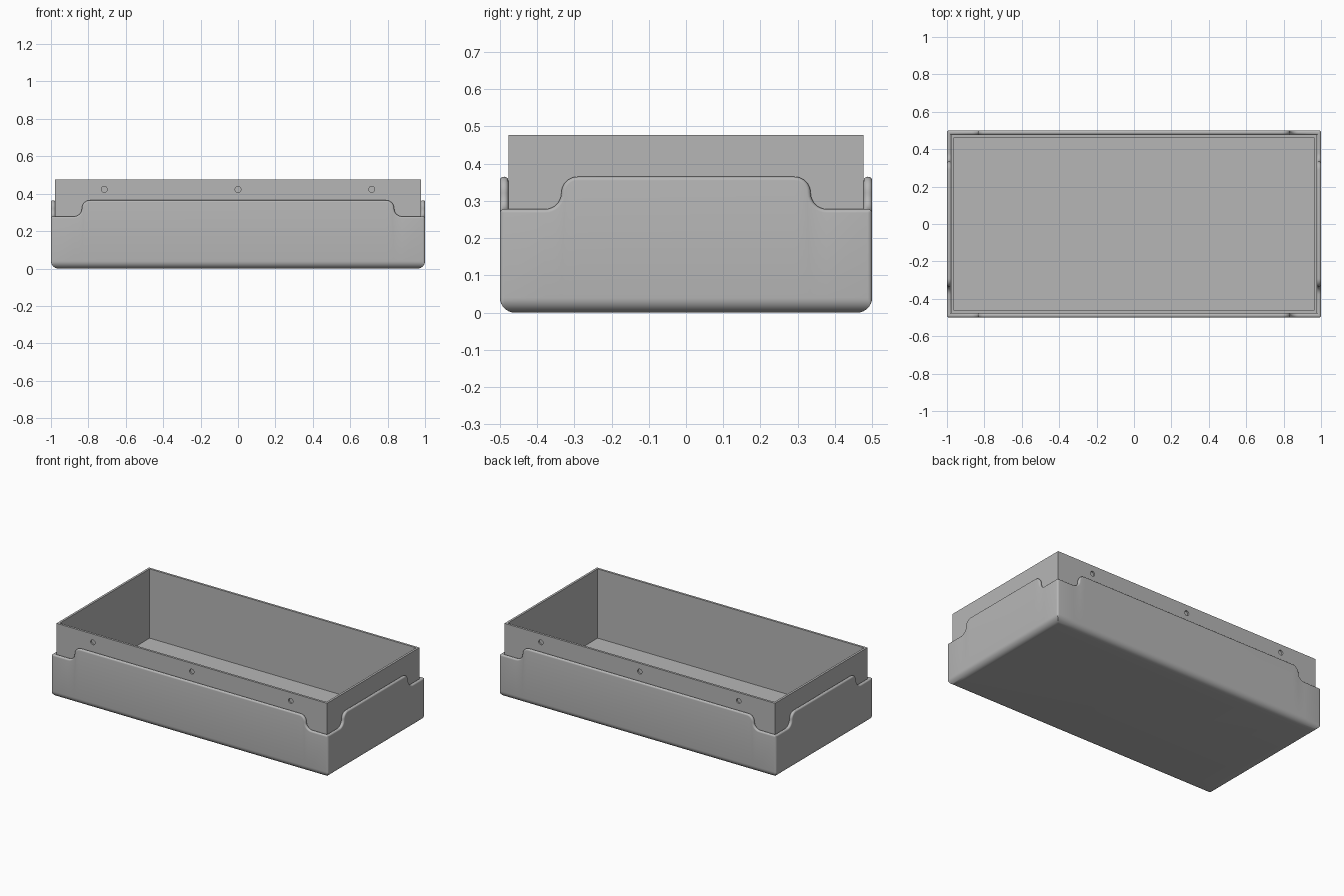
import bpy
import bmesh
from math import sin, cos, pi, radians
from mathutils import Vector, Matrix

cube = bpy.data.objects.get("Cube")
if cube:
    bpy.data.objects.remove(cube)

HX, HY = 1.0, 0.5            # half size of the outer shell
WALL = 0.0225                # shell wall outside the liner
LOW, HIGH = 0.278, 0.365     # rim heights at corners and along the sides
STEP_IN = 0.165              # distance of the rim step from each corner
BOTTOM_R, BEAD_R, CORNER_R = 0.04, 0.01, 0.012
TOP, FLOOR, LINER = 0.477, 0.025, 0.0145

grey = bpy.data.materials.new("satin grey")
grey.use_nodes = True
colour = (0.47, 0.47, 0.47, 1)
grey.diffuse_color = colour
grey.node_tree.nodes["Principled BSDF"].inputs["Base Color"].default_value = colour


def make_object(name, bm):
    bmesh.ops.recalc_face_normals(bm, faces=bm.faces)
    mesh = bpy.data.meshes.new(name)
    bm.to_mesh(mesh)
    bm.free()
    mesh.materials.append(grey)
    obj = bpy.data.objects.new(name, mesh)
    bpy.context.collection.objects.link(obj)
    return obj


def rim_profile(half):
    """Rim of one wall as (along, height, normal along, normal up)."""
    r = (HIGH - LOW) / 2
    mid = half - STEP_IN
    pts = []
    for i in range(9):
        a = pi / 2 * i / 8
        pts.append((mid - r + r * sin(a), HIGH - r + r * cos(a), sin(a), cos(a)))
    for i in range(1, 9):
        a = pi / 2 * (1 - i / 8)
        pts.append((mid + r - r * sin(a), LOW + r - r * cos(a), sin(a), cos(a)))
    pts.append((half - CORNER_R, LOW, 0, 1))
    return [(-s, z, -ns, nz) for s, z, ns, nz in reversed(pts)] + pts


# Perimeter path: each wall followed by a small rounded corner
path = []
for k in range(4):
    turn = Matrix.Rotation(k * pi / 2, 3, 'Z')
    along, across = (HX, HY) if k % 2 == 0 else (HY, HX)
    for s, z, ns, nz in rim_profile(along):
        path.append((turn @ Vector((s, -across, z)), turn @ Vector((ns, 0, nz))))
    for i in range(1, 4):
        a = pi / 2 * i / 4
        p = Vector((along - CORNER_R + CORNER_R * sin(a),
                    -across + CORNER_R - CORNER_R * cos(a), LOW))
        path.append((turn @ p, Vector((0, 0, 1))))


def inset(p, d, z):
    return Vector((max(d - HX, min(HX - d, p.x)), max(d - HY, min(HY - d, p.y)), z))


# Outer shell: rounded bottom, straight wall and rounded stepped rim
bm = bmesh.new()
rings = []
for i in range(9):
    a = pi / 2 * i / 8
    rings.append([inset(p, BOTTOM_R * (1 - sin(a)), BOTTOM_R * (1 - cos(a)))
                  for p, n in path])
for i in range(13):
    t = pi * i / 12
    ring = []
    for p, n in path:
        q = p - n * BEAD_R * (1 - sin(t))
        ring.append(inset(q, WALL / 2 * (1 - cos(t)), q.z))
    rings.append(ring)
rows = [[bm.verts.new(co) for co in ring] for ring in rings]
count = len(path)
for low, up in zip(rows, rows[1:]):
    for j in range(count):
        k = (j + 1) % count
        bm.faces.new((low[j], low[k], up[k], up[j]))
bm.faces.new(rows[0])
bmesh.ops.remove_doubles(bm, verts=bm.verts, dist=0.00005)
shell = make_object("outer_shell", bm)

# Liner: open box with thin walls rising above the shell
bm = bmesh.new()
lx, ly = HX - WALL, HY - WALL
loops = []
for x, y, z in ((lx, ly, 0.02), (lx, ly, TOP),
                (lx - LINER, ly - LINER, TOP), (lx - LINER, ly - LINER, FLOOR)):
    loops.append([bm.verts.new((sx * x, sy * y, z))
                  for sx, sy in ((-1, -1), (1, -1), (1, 1), (-1, 1))])
for a, b in zip(loops, loops[1:]):
    for j in range(4):
        k = (j + 1) % 4
        bm.faces.new((a[j], a[k], b[k], b[j]))
bm.faces.new(loops[0])
bm.faces.new(loops[-1])
liner = make_object("inner_liner", bm)

# Shallow round sockets along both long walls
bm = bmesh.new()
for side in (-1, 1):
    for x in (-0.715, 0, 0.715):
        place = Matrix.Translation((x, side * ly, 0.423)) @ Matrix.Rotation(pi / 2, 4, 'X')
        bmesh.ops.create_cone(bm, cap_ends=True, segments=24, radius1=0.016,
                              radius2=0.016, depth=0.02, matrix=place)
cutter = make_object("socket_cutter", bm)
cutter.hide_render = True
cutter.hide_set(True)
cut = liner.modifiers.new("sockets", 'BOOLEAN')
cut.operation = 'DIFFERENCE'
cut.solver = 'EXACT'
cut.object = cutter

# Apply the sockets and remove the cutter
bpy.context.view_layer.objects.active = liner
liner.select_set(True)
bpy.ops.object.modifier_apply(modifier=cut.name)
bpy.data.objects.remove(cutter)

# Smooth the curved surfaces, keep real edges crisp
for obj in (shell, liner):
    bpy.ops.object.select_all(action='DESELECT')
    bpy.context.view_layer.objects.active = obj
    obj.select_set(True)
    bpy.ops.object.shade_smooth_by_angle(angle=radians(30))
